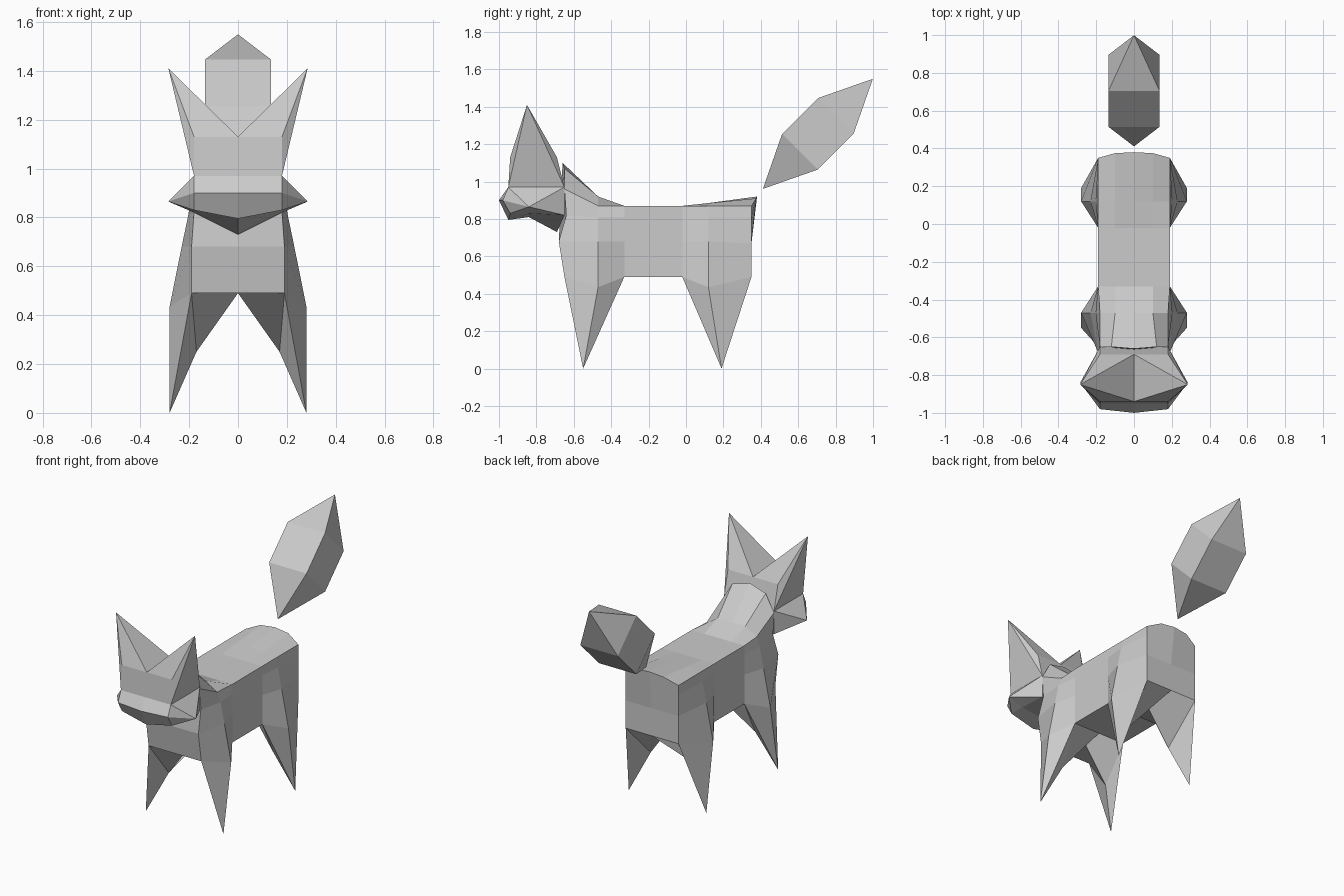
import bpy, bmesh
from mathutils import Vector, Matrix

if "Cube" in bpy.data.objects:
    bpy.data.objects.remove(bpy.data.objects["Cube"])


def build(name, faces):
    """Make a mesh from half-model polygons (x >= 0), mirrored across x = 0."""
    bm = bmesh.new()
    for s in (1, -1):
        for f in faces:
            pts = []
            for p in f:
                if p not in pts:
                    pts.append(p)
            if len(pts) > 2:
                bm.faces.new([bm.verts.new((s * x, y, z)) for x, y, z in pts])
    bmesh.ops.remove_doubles(bm, verts=bm.verts, dist=0.0005)
    bmesh.ops.recalc_face_normals(bm, faces=bm.faces)
    finish(name, bm)


def finish(name, bm):
    me = bpy.data.meshes.new(name)
    bm.to_mesh(me)
    bm.free()
    bpy.context.collection.objects.link(bpy.data.objects.new(name, me))


def strip(a, b):
    return [(a[i], a[i + 1], b[i + 1], b[i]) for i in range(len(a) - 1)]


def fan(tip, ring):
    return [(tip, ring[i], ring[(i + 1) % len(ring)]) for i in range(len(ring))]


# Body: half sections from the spine down to the lower flank
def section(y, spine, shoulder=0.19, low=(0.19, 0.49)):
    x, z = low
    return [(0, y, spine), (0.1, y, spine), (shoulder, y, 0.87),
            (0.19 + (x - 0.19) * 0.15, y, 0.81),
            (0.19 + (x - 0.19) * 0.45, y, 0.68), (x, y, z)]


neck = [(0, -0.66, 1.10), (0.12, -0.65, 1.07), (0.18, -0.65, 0.96),
        (0.18, -0.64, 0.82), (0.19, -0.68, 0.68), (0.19, -0.65, 0.49)]
rump = [(0, 0.38, 0.92), (0.1, 0.375, 0.91), (0.19, 0.35, 0.87),
        (0.19, 0.35, 0.81), (0.19, 0.35, 0.67), (0.19, 0.35, 0.49)]
rings = [neck, section(-0.47, 0.92, 0.18, (0.28, 0.435)), section(-0.33, 0.87),
         section(-0.02, 0.87), section(0.12, 0.885, 0.19, (0.28, 0.435)), rump]
faces = []
for a, b in zip(rings, rings[1:]):
    faces += strip(a, b)

# Belly, from inner leg corners to the centre line
inner = [r[-1] for r in rings]
inner[1], inner[4] = (0.17, -0.47, 0.25), (0.17, 0.12, 0.25)
faces += strip(inner, [(0, p[1], 0.49) for p in inner])

# Legs: pointed spikes growing out of the flank
for i, foot_y in ((1, -0.55), (4, 0.19)):
    ring = [rings[i - 1][-1], rings[i][-1], rings[i + 1][-1], inner[i]]
    faces += fan((0.28, foot_y, 0), ring)

# Chest and rump end faces
for r in (neck, rump):
    y = r[4][1]
    mid = (0, y, r[4][2])
    faces += [tuple(r[:5]) + (mid,), (r[4], r[5], (0, r[5][1], 0.49), mid)]
build("body_and_legs", faces)

# Head: centre profile and side profile, from forehead round the jaw to the nape
centre = [(0, -0.94, 1.13), (0, -0.95, 0.97), (0, -1.0, 0.90), (0, -0.95, 0.795),
          (0, -0.84, 0.81), (0, -0.69, 0.73), (0, -0.65, 0.97), (0, -0.69, 1.13)]
side = [(0.18, -0.94, 1.13), (0.18, -0.95, 0.97), (0.18, -0.98, 0.90), (0.18, -0.94, 0.83),
        (0.18, -0.84, 0.83), (0.18, -0.65, 0.82), (0.18, -0.65, 0.97), (0.18, -0.69, 1.13)]
faces = strip(centre, side)
# Ears and cheeks: points pulled out of the side of the head
ear_ring = [centre[7], centre[0], side[0], side[1], side[6], side[7]]
ear = (0.285, -0.85, 1.41)
faces += fan(ear, ear_ring)
cheek = fan((0.285, -0.84, 0.865), side[1:7])
faces += cheek
# The shared edge ring between ear and cheek needs no inner wall
build("head", faces)

# Tail: diagonal box with a point on each end
bm = bmesh.new()
bmesh.ops.create_cube(bm, size=0.27)
ends = [f for f in bm.faces if abs(f.normal.z) > 0.9]
for f in ends:
    n = f.normal.copy()
    v = bmesh.ops.poke(bm, faces=[f])["verts"][0]
    v.co = n * 0.416
turn = Matrix.Rotation(-0.7854, 4, 'X')
bmesh.ops.transform(bm, matrix=Matrix.Translation((0, 0.705, 1.255)) @ turn, verts=bm.verts)
bmesh.ops.recalc_face_normals(bm, faces=bm.faces)
finish("tail", bm)
